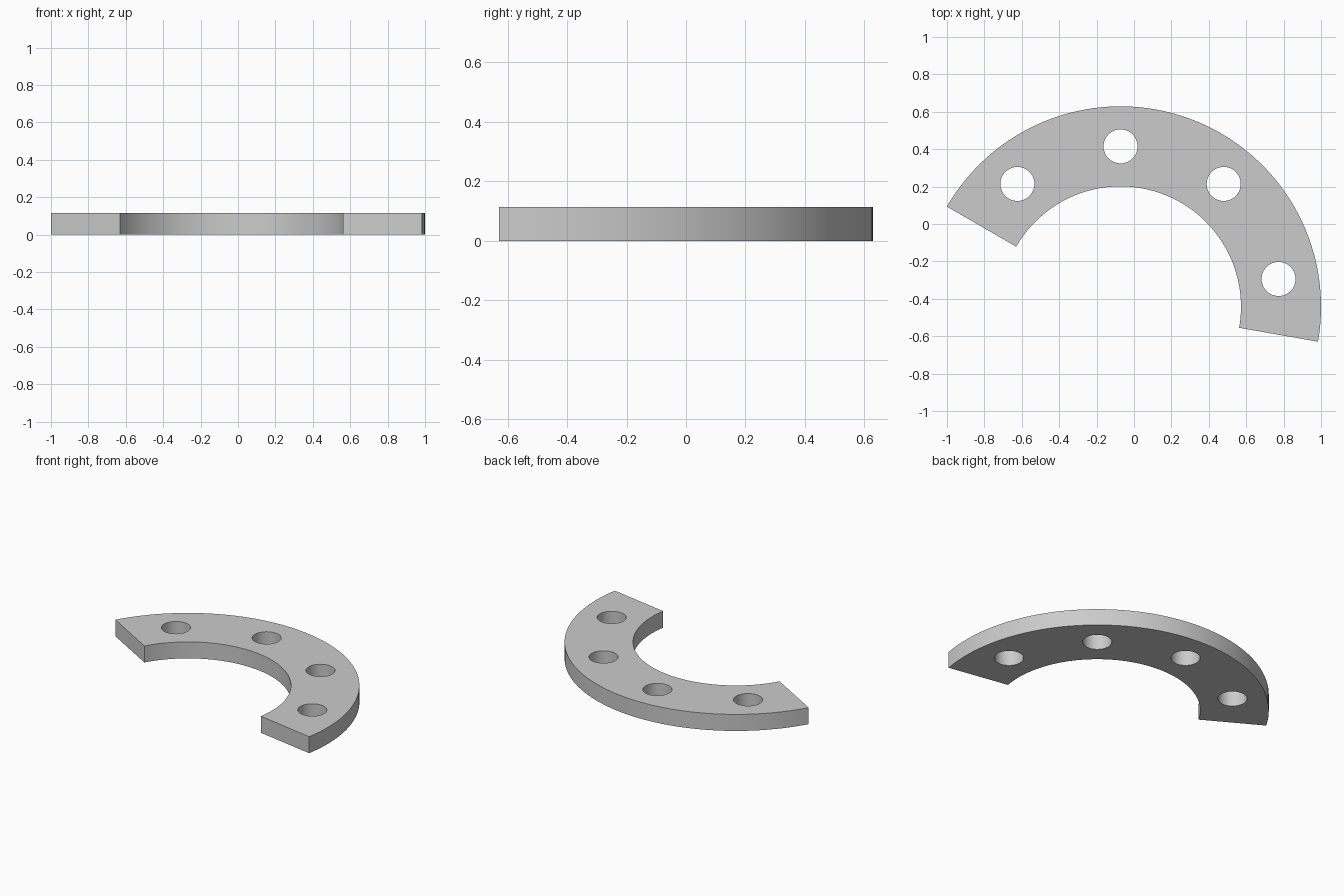
import bpy, bmesh
from math import cos, sin, radians

if "Cube" in bpy.data.objects:
    bpy.data.objects.remove(bpy.data.objects["Cube"])

# Arc geometry
CX, CY = -0.072, -0.443
R_OUT, R_IN, R_HOLES = 1.072, 0.644, 0.858
HOLE_R, HEIGHT = 0.091, 0.114
START, END, STEPS = -10, 150, 80


def polar(r, deg, cx=CX, cy=CY):
    return (cx + r * cos(radians(deg)), cy + r * sin(radians(deg)))


def prism(name, outline, z0, z1):
    """Extrude a counter-clockwise outline from z0 to z1."""
    bm = bmesh.new()
    base = bm.faces.new([bm.verts.new((x, y, z0)) for x, y in outline])
    top = bmesh.ops.extrude_face_region(bm, geom=[base], use_keep_orig=True)
    moved = [v for v in top["geom"] if isinstance(v, bmesh.types.BMVert)]
    bmesh.ops.translate(bm, verts=moved, vec=(0, 0, z1 - z0))
    bmesh.ops.recalc_face_normals(bm, faces=bm.faces)
    mesh = bpy.data.meshes.new(name)
    bm.to_mesh(mesh)
    bm.free()
    obj = bpy.data.objects.new(name, mesh)
    bpy.context.collection.objects.link(obj)
    return obj


# Curved plate
angles = [START + (END - START) * i / STEPS for i in range(STEPS + 1)]
outline = [polar(R_OUT, a) for a in angles] + [polar(R_IN, a) for a in reversed(angles)]
plate = prism("curved_plate", outline, 0, HEIGHT)

grey = bpy.data.materials.new("light_grey")
grey.diffuse_color = (0.6, 0.6, 0.6, 1)
grey.use_nodes = True
grey.node_tree.nodes["Principled BSDF"].inputs["Base Color"].default_value = grey.diffuse_color
plate.data.materials.append(grey)

# Bolt holes, evenly spaced along the arc
for deg in (10, 50, 90, 130):
    hx, hy = polar(R_HOLES, deg)
    circle = [polar(HOLE_R, a * 7.5, hx, hy) for a in range(48)]
    cutter = prism("hole_cutter", circle, -0.1, HEIGHT + 0.1)
    cutter.data.materials.append(grey)
    cutter.hide_render = True
    bpy.context.view_layer.objects.active = plate
    mod = plate.modifiers.new("hole", "BOOLEAN")
    mod.operation, mod.solver, mod.object = "DIFFERENCE", "EXACT", cutter
    bpy.ops.object.modifier_apply(modifier=mod.name)
    bpy.data.objects.remove(cutter)

# Smooth round walls, sharp rims
bpy.ops.object.select_all(action="DESELECT")
plate.select_set(True)
bpy.context.view_layer.objects.active = plate
bpy.ops.object.shade_smooth_by_angle(angle=radians(30))
